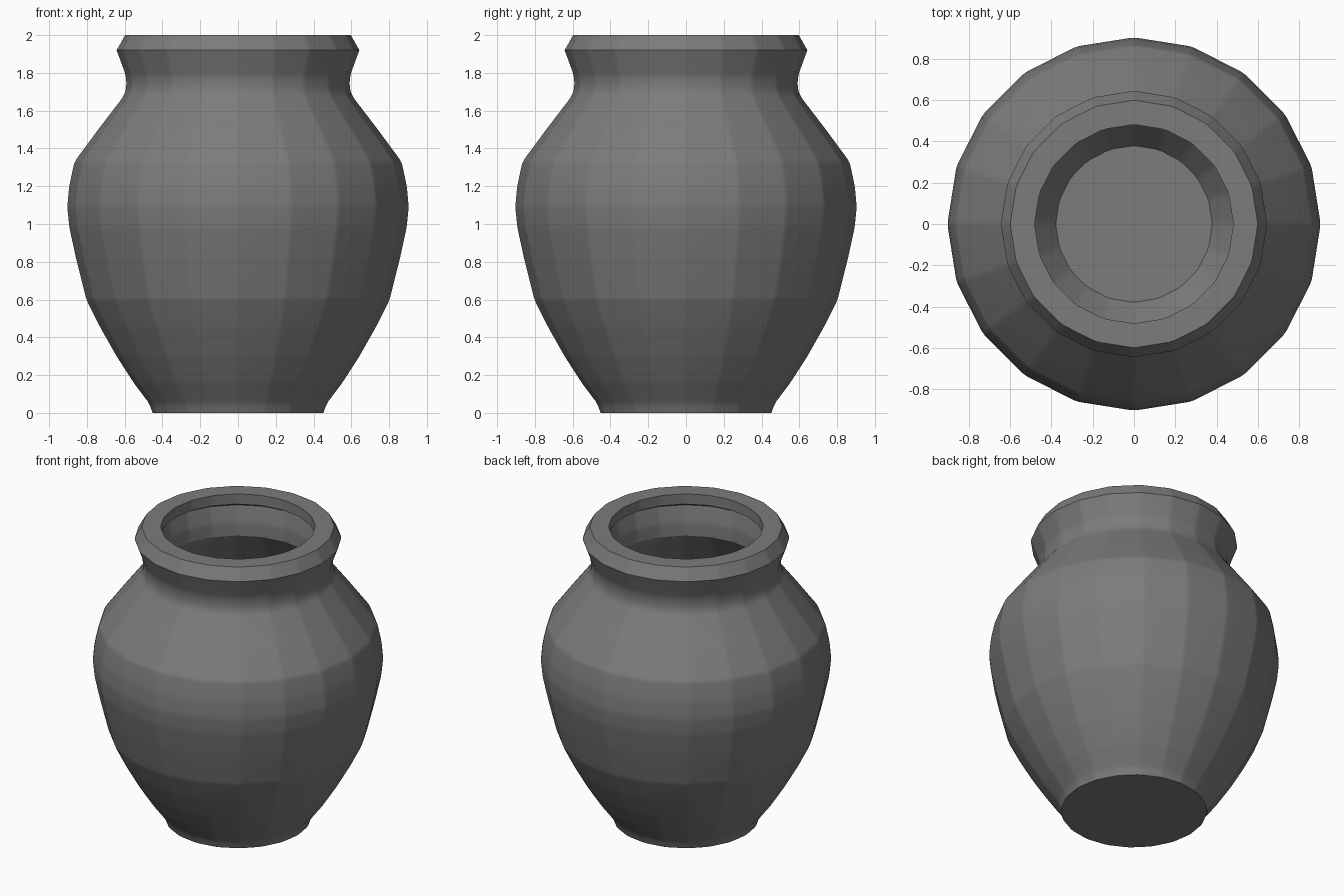
import bpy, bmesh
from math import cos, sin, pi, radians

if "Cube" in bpy.data.objects:
    bpy.data.objects.remove(bpy.data.objects["Cube"])

SIDES = 20

# Cross-section (radius, height): base, outer wall, rim, then down the inside to the floor
outer = [(0.455, 0.0), (0.472, 0.05), (0.555, 0.16), (0.645, 0.30), (0.73, 0.45),
         (0.805, 0.60), (0.86, 0.82), (0.895, 0.98), (0.906, 1.09), (0.896, 1.20),
         (0.868, 1.33), (0.735, 1.51), (0.605, 1.68), (0.592, 1.73), (0.597, 1.79),
         (0.645, 1.92), (0.60, 2.0)]
inner = [(0.482, 2.0), (0.482, 1.93), (0.535, 1.90), (0.51, 1.79), (0.51, 1.70),
         (0.65, 1.49), (0.785, 1.30), (0.82, 1.09), (0.775, 0.82), (0.72, 0.60),
         (0.56, 0.30), (0.38, 0.06)]


def lathe(name, profile, sides):
    """Spin a profile round z, cap both ends and soften the shallow edges."""
    bm = bmesh.new()
    rings = [[bm.verts.new((r * cos(2 * pi * i / sides), r * sin(2 * pi * i / sides), z))
              for i in range(sides)] for r, z in profile]
    for a, b in zip(rings, rings[1:]):
        for i in range(sides):
            j = (i + 1) % sides
            bm.faces.new((a[i], a[j], b[j], b[i]))
    bm.faces.new(rings[0][::-1])
    bm.faces.new(rings[-1])
    bmesh.ops.recalc_face_normals(bm, faces=bm.faces)
    soft = [e for e in bm.edges if e.calc_face_angle() < radians(30)]
    bmesh.ops.bevel(bm, geom=soft, offset=0.015, offset_type='OFFSET', segments=1,
                    profile=0.5, affect='EDGES', clamp_overlap=True)
    mesh = bpy.data.meshes.new(name)
    bm.to_mesh(mesh)
    bm.free()
    obj = bpy.data.objects.new(name, mesh)
    bpy.context.collection.objects.link(obj)
    return obj


# Hollow pot with softly faceted walls and crisp rim edges
pot = lathe("pot", outer + inner, SIDES)
bpy.context.view_layer.objects.active = pot
pot.select_set(True)
bpy.ops.object.shade_smooth_by_angle(angle=radians(30))
normals = pot.modifiers.new("soft_facets", 'WEIGHTED_NORMAL')
normals.keep_sharp = True

# Dark grey clay
clay = bpy.data.materials.new("dark_clay")
clay.diffuse_color = (0.2, 0.2, 0.2, 1)
clay.use_nodes = True
clay.node_tree.nodes["Principled BSDF"].inputs["Base Color"].default_value = clay.diffuse_color
pot.data.materials.append(clay)
